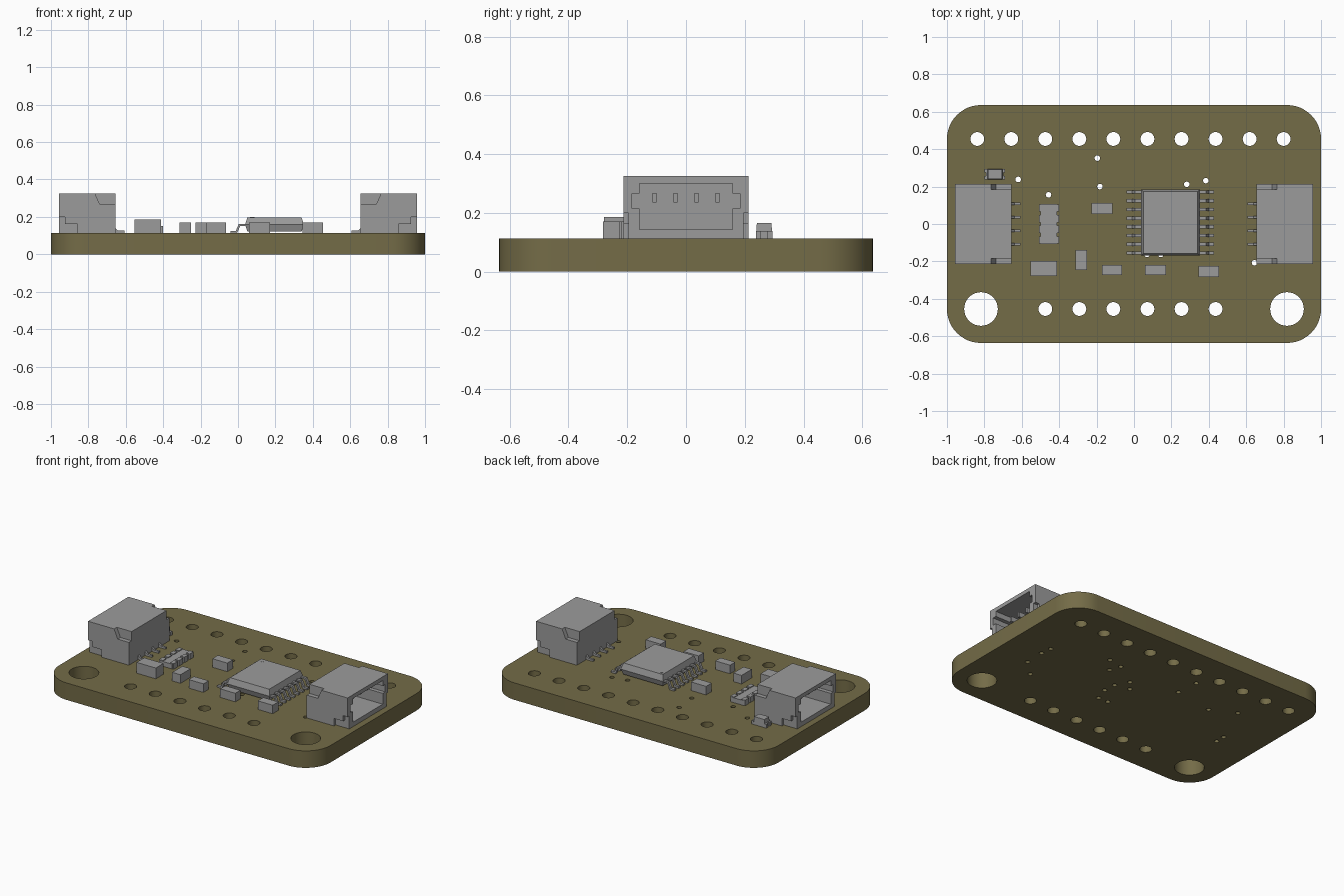
import bpy, bmesh, math
from math import cos, sin, pi

if "Cube" in bpy.data.objects:
    bpy.data.objects.remove(bpy.data.objects["Cube"])

TOP = 0.113  # upper surface of the board


def material(name, rgb):
    m = bpy.data.materials.new(name)
    m.use_nodes = True
    m.diffuse_color = (*rgb, 1)
    m.node_tree.nodes["Principled BSDF"].inputs["Base Color"].default_value = (*rgb, 1)
    return m


OLIVE = material("olive board", (0.175, 0.15, 0.064))
GREY = material("component grey", (0.33, 0.33, 0.33))


def finish(name, bm, mat):
    bmesh.ops.recalc_face_normals(bm, faces=bm.faces)
    me = bpy.data.meshes.new(name)
    bm.to_mesh(me)
    bm.free()
    me.materials.append(mat)
    ob = bpy.data.objects.new(name, me)
    bpy.context.collection.objects.link(ob)
    return ob


def box(bm, x0, x1, y0, y1, z0, z1, low=0, high=0):
    """Box whose bottom and top rectangles may be inset."""
    rings = []
    for z, d in ((z0, low), (z1, high)):
        rings.append([bm.verts.new((x, y, z)) for x, y in (
            (x0 + d, y0 + d), (x1 - d, y0 + d), (x1 - d, y1 - d), (x0 + d, y1 - d))])
    skin(bm, *rings)


def prism(bm, pts, y0, y1):
    """Side profile in x and z, extruded along y."""
    skin(bm, *[[bm.verts.new((x, y, z)) for x, z in pts] for y in (y0, y1)])


def skin(bm, a, b):
    bm.faces.new(a)
    bm.faces.new(b[::-1])
    for i in range(len(a)):
        j = (i + 1) % len(a)
        bm.faces.new((a[i], b[i], b[j], a[j]))


# Board outline and drilled holes as one filled curve
def circle(x, y, r, n):
    return [(x + r * cos(2 * pi * i / n), y + r * sin(2 * pi * i / n)) for i in range(n)]


R, HX, HY = 0.182, 1.0, 0.636
outline = []
for k, (sx, sy) in enumerate(((1, 1), (-1, 1), (-1, -1), (1, -1))):
    for i in range(13):
        a = (k + i / 12) * pi / 2
        outline.append((sx * (HX - R) + R * cos(a), sy * (HY - R) + R * sin(a)))

loops = [outline]
loops += [circle(-0.838 + 0.182 * i, 0.4545, 0.037, 24) for i in range(10)]
loops += [circle(-0.474 + 0.182 * i, -0.4545, 0.037, 24) for i in range(6)]
loops += [circle(s * 0.818, -0.4545, 0.09, 40) for s in (-1, 1)]
vias = [(-0.196, 0.352), (-0.619, 0.238), (-0.182, 0.2), (-0.457, 0.156), (0.282, 0.212),
        (0.384, 0.232), (0.644, -0.207), (0.07, -0.163), (0.143, -0.163), (0.75, -0.106),
        (0.755, 0.03), (0.745, 0.105), (0.31, 0.138), (0.168, 0.018), (0.175, -0.068),
        (0.12, 0.105), (0.067, 0.04), (-0.74, -0.106), (-0.74, -0.04)]
loops += [circle(x, y, 0.015, 14) for x, y in vias]

curve = bpy.data.curves.new("board_outline", 'CURVE')
curve.dimensions = '2D'
curve.fill_mode = 'BOTH'
curve.extrude = TOP / 2
for pts in loops:
    s = curve.splines.new('POLY')
    s.points.add(len(pts) - 1)
    for p, (x, y) in zip(s.points, pts):
        p.co = (x, y, 0, 1)
    s.use_cyclic_u = True
helper = bpy.data.objects.new("board_outline", curve)
bpy.context.collection.objects.link(helper)
bpy.context.view_layer.update()
solid = bpy.data.meshes.new_from_object(helper.evaluated_get(bpy.context.evaluated_depsgraph_get()))
bpy.data.objects.remove(helper)
bm = bmesh.new()
bm.from_mesh(solid)
bpy.data.meshes.remove(solid)
bmesh.ops.remove_doubles(bm, verts=bm.verts, dist=1e-5)
bmesh.ops.translate(bm, verts=bm.verts, vec=(0, 0, TOP / 2))
for f in bm.faces:
    f.material_index = 0
board = finish("circuit_board", bm, OLIVE)
bpy.context.view_layer.objects.active = board
board.select_set(True)
bpy.ops.object.shade_smooth_by_angle(angle=math.radians(35))
board.select_set(False)


# Side connectors, opening outwards
def connector(name, turn):
    bm = bmesh.new()
    x0, x1, z1 = 0.656, 0.957, 0.326
    w, slot, rim = 0.158, 0.184, 0.213
    back = 0.725
    box(bm, x0, back, -slot, slot, TOP, z1)
    box(bm, back, x1, -slot, slot, 0.3, z1)
    box(bm, back, x1, -slot, slot, TOP, 0.143)
    inner = [(x0, TOP), (x0, 0.265), (0.738, 0.265), (0.765, z1), (x1, z1)]
    notch = [(x1, 0.2), (0.925, 0.2), (0.925, 0.163), (0.857, 0.163), (0.857, TOP)]
    for s in (-1, 1):
        # slotted side walls and stepped cheeks
        box(bm, back, x1, s * w, s * slot, 0.143, 0.215)
        box(bm, back, x1, s * w, s * slot, 0.265, 0.3)
        prism(bm, inner + [(x1, TOP)], s * slot, s * 0.195)
        prism(bm, inner + notch, s * 0.195, s * rim)
    for i in range(4):
        # contact blade inside and solder tail behind
        y = (i - 1.5) * 0.0716
        box(bm, back, 0.88, y - 0.007, y + 0.007, 0.235, 0.268)
        prism(bm, [(0.606, TOP), (0.606, 0.126), (0.64, 0.126), (x0, 0.14), (x0, TOP)],
              y - 0.007, y + 0.007)
    ob = finish(name, bm, GREY)
    ob.rotation_euler.z = turn


connector("left_connector", 0)
connector("right_connector", pi)

# Main chip body with bevelled top and bottom
CX, CY = 0.195, 0.008
bm = bmesh.new()
box(bm, CX - 0.157, CX + 0.157, CY - 0.177, CY + 0.177, 0.122, 0.158, low=0.012)
box(bm, CX - 0.157, CX + 0.157, CY - 0.177, CY + 0.177, 0.158, 0.198, high=0.012)
finish("main_chip", bm, GREY)
bm = bmesh.new()
skin(bm, *[[bm.verts.new((x, y, z)) for x, y in circle(0.075, 0.148, 0.012, 16)]
           for z in (0.197, 0.199)])
finish("chip_pin_marker", bm, GREY)

# Gull-wing chip leads
bm = bmesh.new()
lead = [(0.15, 0.152), (0.183, 0.152), (0.2, TOP), (0.234, TOP), (0.234, 0.125),
        (0.207, 0.125), (0.19, 0.163), (0.15, 0.163)]
for s in (-1, 1):
    for i in range(8):
        y = CY + (i - 3.5) * 0.0465
        prism(bm, [(CX + s * x, z) for x, z in lead], y - 0.009, y + 0.009)
finish("chip_leads", bm, GREY)

# Plain block components
blocks = {
    "large_capacitor": (-0.553, -0.411, -0.279, -0.198, 0.185),
    "upright_resistor": (-0.313, -0.252, -0.246, -0.138, 0.17),
    "front_resistor_a": (-0.172, -0.064, -0.273, -0.218, 0.17),
    "front_resistor_b": (0.06, 0.171, -0.273, -0.218, 0.17),
    "front_resistor_c": (0.344, 0.454, -0.283, -0.224, 0.17),
    "middle_capacitor": (-0.227, -0.116, 0.053, 0.113, 0.17),
}
for name, (x0, x1, y0, y1, z1) in blocks.items():
    bm = bmesh.new()
    box(bm, x0, x1, y0, y1, TOP, z1)
    finish(name, bm, GREY)

# Indicator light: base, end pads and raised lens
bm = bmesh.new()
lx, ly = -0.744, 0.266
box(bm, lx - 0.04, lx + 0.04, ly - 0.028, ly + 0.028, TOP, 0.165, high=0.003)
for s in (-1, 1):
    for t in (-1, 1):
        box(bm, lx + s * 0.04, lx + s * 0.054, ly + t * 0.01, ly + t * 0.028, TOP, 0.138)
    box(bm, lx + s * 0.04, lx + s * 0.046, ly - 0.01, ly + 0.01, TOP, 0.138)
finish("indicator_light", bm, GREY)

# Resistor array with four terminals on each long side
bm = bmesh.new()
ax = -0.455
box(bm, ax - 0.044, ax + 0.044, -0.107, 0.107, TOP, 0.145)
for s in (-1, 1):
    for i in range(4):
        y = (i - 1.5) * 0.057
        box(bm, ax + s * 0.026, ax + s * 0.054, y - 0.02, y + 0.02, TOP, 0.15)
finish("resistor_array", bm, GREY)
